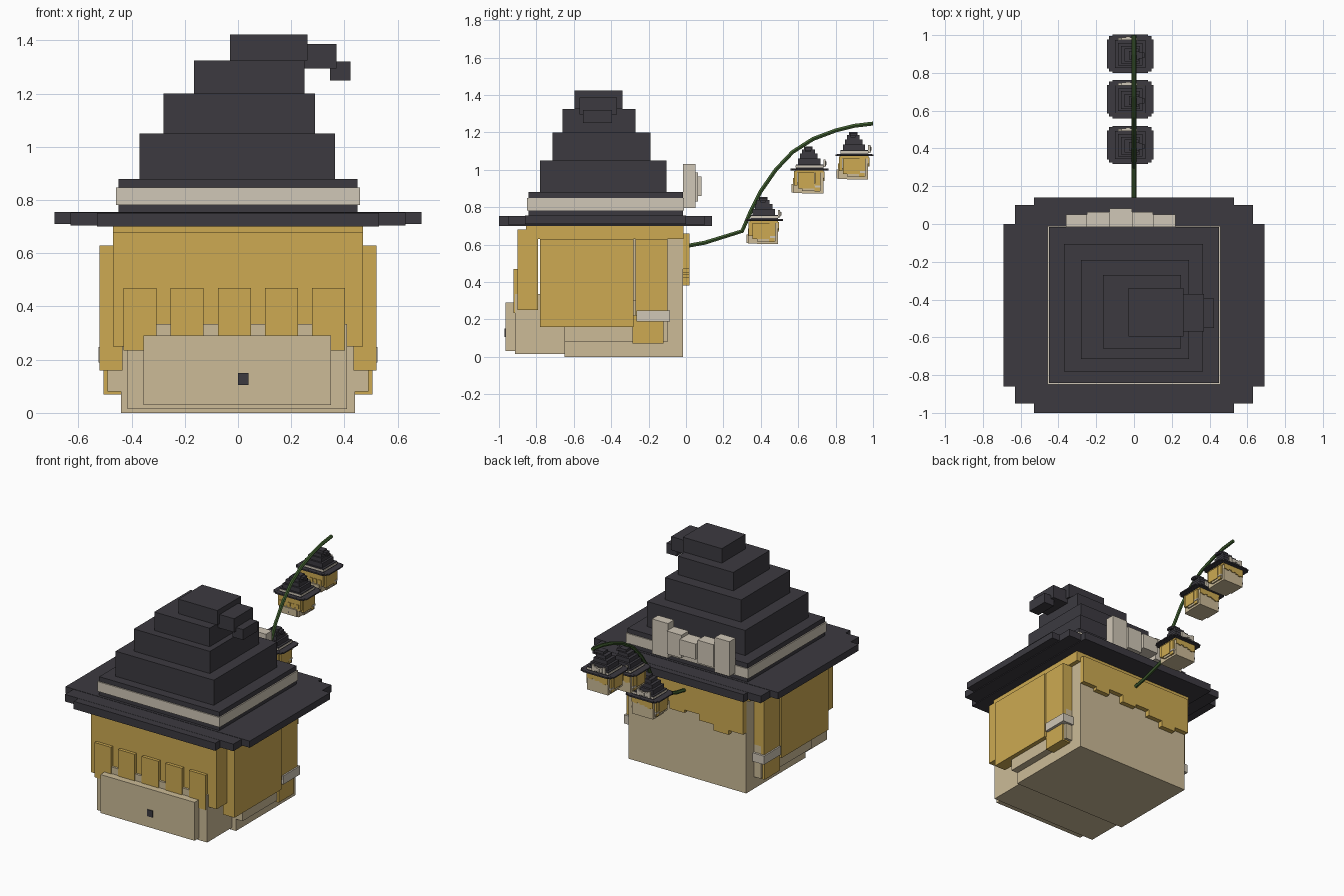
import bpy, bmesh
from mathutils import Vector

if "Cube" in bpy.data.objects:
    bpy.data.objects.remove(bpy.data.objects["Cube"])


def material(name, r, g, b):
    def lin(c):
        c /= 255
        return c / 12.92 if c <= 0.04045 else ((c + 0.055) / 1.055) ** 2.4
    m = bpy.data.materials.new(name)
    m.diffuse_color = (lin(r), lin(g), lin(b), 1)
    m.use_nodes = True
    m.node_tree.nodes["Principled BSDF"].inputs["Base Color"].default_value = m.diffuse_color
    return m


SKIN = material("tan skin", 204, 187, 151)
HAIR = material("golden hair", 205, 170, 82)
HAT = material("charcoal felt", 60, 58, 64)
RIBBON = material("pale ribbon", 208, 199, 183)
VINE = material("vine green", 64, 94, 48)

parts = []


def boxes(name, mat, items, mirror=False):
    """One object from boxes given as (x0, x1, y0, y1, z0, z1)."""
    bm = bmesh.new()
    if mirror:
        items = items + [(-b[1], -b[0], *b[2:]) for b in items]
    for x0, x1, y0, y1, z0, z1 in items:
        vs = bmesh.ops.create_cube(bm, size=1)["verts"]
        size = Vector((x1 - x0, y1 - y0, z1 - z0))
        bmesh.ops.scale(bm, vec=size, verts=vs)
        bmesh.ops.translate(bm, verts=vs, vec=((x0 + x1) / 2, (y0 + y1) / 2, (z0 + z1) / 2))
    me = bpy.data.meshes.new(name)
    bm.to_mesh(me)
    bm.free()
    me.materials.append(mat)
    ob = bpy.data.objects.new(name, me)
    bpy.context.collection.objects.link(ob)
    parts.append(ob)
    return ob


# Head: skull, face front, muzzle, cheeks and nose
boxes("skull", SKIN, [(-.44, .44, -.65, -.015, 0, .66)])
boxes("face", SKIN, [(-.415, .41, -.915, -.64, .015, .335)])
boxes("muzzle", SKIN, [(-.355, .35, -.965, -.91, .03, .29)])
boxes("cheek", SKIN, [(.43, .49, -.65, -.1, .08, .3)], mirror=True)
boxes("nose", HAT, [(0, .04, -.971, -.96, .105, .15)])

# Hair: cap, fringe, side curtains, tied locks and ragged back edge
boxes("hair_cap", HAIR, [(-.47, .47, -.855, -.013, .63, .705)])
boxes("front_hair", HAIR, [(-.47, .47, -.9, -.79, .25, .68)])
boxes("fringe", HAIR, [(x, x + .124, -.921, -.88, .235, .47)
                       for x in (-.43, -.253, -.076, .101, .278)])
boxes("side_hair", HAIR, [(.435, .52, -.78, -.28, .16, .63)], mirror=True)
boxes("side_lock", HAIR, [(.435, .515, -.27, -.1, .22, .63),
                          (.435, .505, -.285, -.12, .07, .22)], mirror=True)
boxes("lock_tie", RIBBON, [(.43, .525, -.265, -.085, .19, .248)], mirror=True)
drops = (.41, .38, .42, .46, .44, .49, .45, .47)
boxes("back_hair", HAIR, [(-.44 + .11 * i, -.33 + .11 * i, -.02, .018, z, .66)
                          for i, z in enumerate(drops)])

# Hat: stepped brim, tapering tiers and a drooping tip
boxes("hat_brim", HAT, [(-.53, .53, -1, .14, .70, .752),
                        (-.63, .63, -.95, .10, .705, .753),
                        (-.69, .69, -.86, 0, .71, .755)])
boxes("hat_crown", HAT, [(-.45, .45, -.842, -.017, .74, .88),
                         (-.37, .365, -.78, -.105, .88, 1.05),
                         (-.28, .29, -.715, -.19, 1.05, 1.2),
                         (-.165, .25, -.66, -.27, 1.2, 1.325),
                         (-.03, .262, -.595, -.34, 1.325, 1.423)])
boxes("hat_tip", HAT, [(.25, .37, -.57, -.37, 1.295, 1.387),
                       (.345, .423, -.55, -.395, 1.25, 1.32)])
boxes("hat_band", RIBBON, [(-.458, .458, -.85, -.01, .782, .848)])

# Bow on the back of the hat
boxes("bow", RIBBON, [(-.36, -.25, -.015, .05, .795, 1.03),
                      (.10, .22, -.015, .05, .795, 1.03),
                      (-.25, -.13, -.015, .063, .83, .985),
                      (-.01, .10, -.015, .063, .83, .985),
                      (-.13, -.01, -.015, .083, .86, .965)])

# Three miniature heads along the vine, sharing the same meshes
S = .178
for i, (y, z) in enumerate(((.495, .602), (.737, .872), (.977, .949)), 1):
    for src in list(parts):
        ob = bpy.data.objects.new(f"small_{src.name}_{i}", src.data)
        ob.location = (-.02, y, z)
        ob.scale = (S, S, S)
        bpy.context.collection.objects.link(ob)

# Vine rising from the back of the head
path = [(-.01, .59), (.1, .61), (.3, .672), (.345, .775), (.4, .885), (.48, 1.0),
        (.57, 1.095), (.68, 1.165), (.8, 1.21), (.9, 1.235), (1.0, 1.247)]
cu = bpy.data.curves.new("vine", "CURVE")
cu.dimensions = "3D"
cu.bevel_depth = .012
cu.bevel_resolution = 1
cu.use_fill_caps = True
sp = cu.splines.new("POLY")
sp.points.add(len(path) - 1)
for p, (y, z) in zip(sp.points, path):
    p.co = (0, y, z, 1)
sp.use_smooth = False
cu.materials.append(VINE)
bpy.context.collection.objects.link(bpy.data.objects.new("vine", cu))
